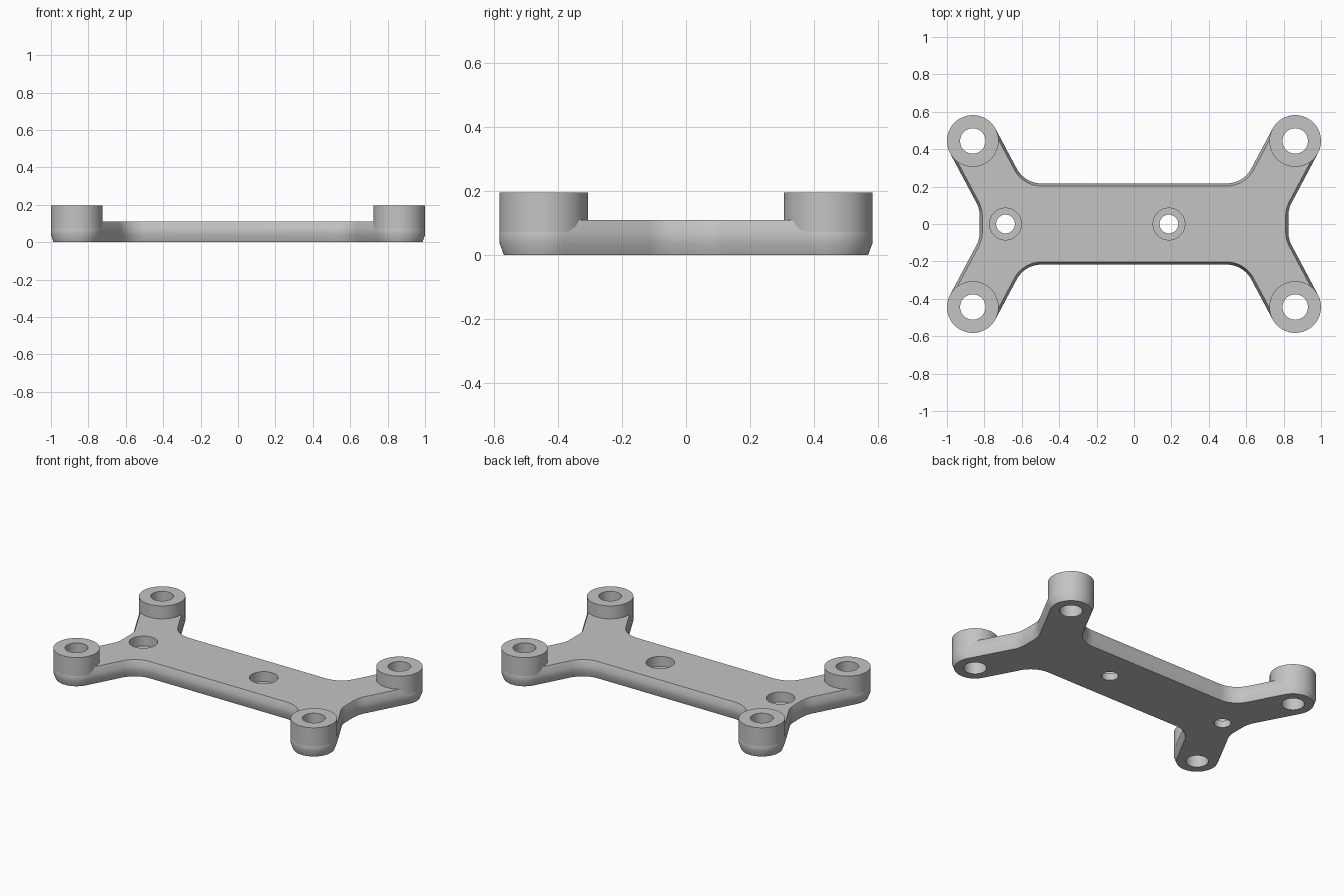
import bpy, bmesh, math
from mathutils import Vector

if "Cube" in bpy.data.objects:
    bpy.data.objects.remove(bpy.data.objects["Cube"])

PX, PY, POST_R, HOLE_R = 0.862, 0.444, 0.138, 0.068   # corner posts
PLATE_H, POST_H = 0.11, 0.195
BODY_Y, END_X, FILLET = 0.217, 0.825, 0.15
TILT = math.radians(28)                               # arm lean from the y axis
CH_W, CH_H = 0.014, 0.0375                            # edge chamfer

grey = bpy.data.materials.new("light grey")
grey.diffuse_color = (0.55, 0.55, 0.55, 1)
grey.use_nodes = True
grey.node_tree.nodes["Principled BSDF"].inputs["Base Color"].default_value = grey.diffuse_color


def arc(cx, cy, r, a0, a1, n):
    return [(cx + r * math.cos(a0 + (a1 - a0) * i / n),
             cy + r * math.sin(a0 + (a1 - a0) * i / n)) for i in range(n + 1)]


def outline(d):
    """Plate outline shrunk by d, one quarter mirrored to all four."""
    r, ex, by, f = POST_R - d, END_X - d, BODY_Y - d, FILLET + d
    u = Vector((math.sin(TILT), math.cos(TILT)))
    n = Vector((math.cos(TILT), -math.sin(TILT)))
    p = Vector((PX, PY))
    outer, inner = p + n * r, p - n * r
    ya = outer.y + u.y * (ex - outer.x) / u.x          # arm meets the plate end
    xb = inner.x + u.x * (by - inner.y) / u.y          # arm meets the plate side
    half = math.pi / 2 - TILT
    q = arc(ex + f, ya - f * math.tan(TILT / 2), f, math.pi, math.pi - TILT, 8)
    q += arc(PX, PY, r, -TILT, math.pi - TILT, 32)
    q += arc(xb - f * math.tan(half / 2), by + f, f, -TILT, -math.pi / 2, 14)
    return (q + [(-x, y) for x, y in reversed(q)]
            + [(-x, -y) for x, y in q] + [(x, -y) for x, y in reversed(q)])


def finish(bm, name):
    bmesh.ops.recalc_face_normals(bm, faces=bm.faces)
    me = bpy.data.meshes.new(name)
    bm.to_mesh(me)
    bm.free()
    ob = bpy.data.objects.new(name, me)
    bpy.context.collection.objects.link(ob)
    me.materials.append(grey)
    return ob


def smooth(ob):
    bpy.ops.object.select_all(action='DESELECT')
    ob.select_set(True)
    bpy.context.view_layer.objects.active = ob
    bpy.ops.object.shade_smooth_by_angle(angle=math.radians(30))


def lathe(bm, profile, cx, cy, closed_ends, n=64):
    """Turn (radius, height) points around a vertical axis."""
    rings = [[bm.verts.new((cx + r * math.cos(2 * math.pi * i / n),
                            cy + r * math.sin(2 * math.pi * i / n), z))
              for i in range(n)] for r, z in profile]
    for a, b in zip(rings, rings[1:]):
        for i in range(n):
            j = (i + 1) % n
            bm.faces.new((a[i], a[j], b[j], b[i]))
    if closed_ends:
        bm.faces.new(rings[0])
        bm.faces.new(rings[-1])


# Plate with chamfered top and bottom edges
bm = bmesh.new()
rings = [[bm.verts.new((x, y, z)) for x, y in outline(d)]
         for d, z in ((CH_W, 0), (0, CH_H), (0, PLATE_H - CH_H), (CH_W, PLATE_H))]
count = len(rings[0])
for a, b in zip(rings, rings[1:]):
    for i in range(count):
        j = (i + 1) % count
        bm.faces.new((a[i], a[j], b[j], b[i]))
bm.faces.new(rings[0])
bm.faces.new(rings[-1])
plate = finish(bm, "plate")

# Through holes under the posts and two counterbored screw holes
corners = [(sx * PX, sy * PY) for sx in (-1, 1) for sy in (-1, 1)]
bm = bmesh.new()
for x, y in corners:
    lathe(bm, [(HOLE_R, -0.1), (HOLE_R, 0.3)], x, y, True)
for x in (-0.687, 0.187):
    lathe(bm, [(0.05, -0.1), (0.05, 0.045), (0.085, 0.045), (0.085, 0.3)], x, 0, True)
cutter = finish(bm, "hole_cutter")
cutter.hide_render = True
cutter.hide_set(True)
cut = plate.modifiers.new("holes", 'BOOLEAN')
cut.operation, cut.solver, cut.object = 'DIFFERENCE', 'EXACT', cutter
bpy.context.view_layer.objects.active = plate
bpy.ops.object.modifier_apply(modifier=cut.name)
bpy.data.objects.remove(cutter)
smooth(plate)

# Raised ring posts on the four arms
for x, y in corners:
    bm = bmesh.new()
    lathe(bm, [(HOLE_R, PLATE_H), (HOLE_R, POST_H), (POST_R, POST_H),
               (POST_R, PLATE_H - CH_H)], x, y, False)
    post = finish(bm, "%s_%s_post" % ("back" if y > 0 else "front",
                                      "right" if x > 0 else "left"))
    smooth(post)
